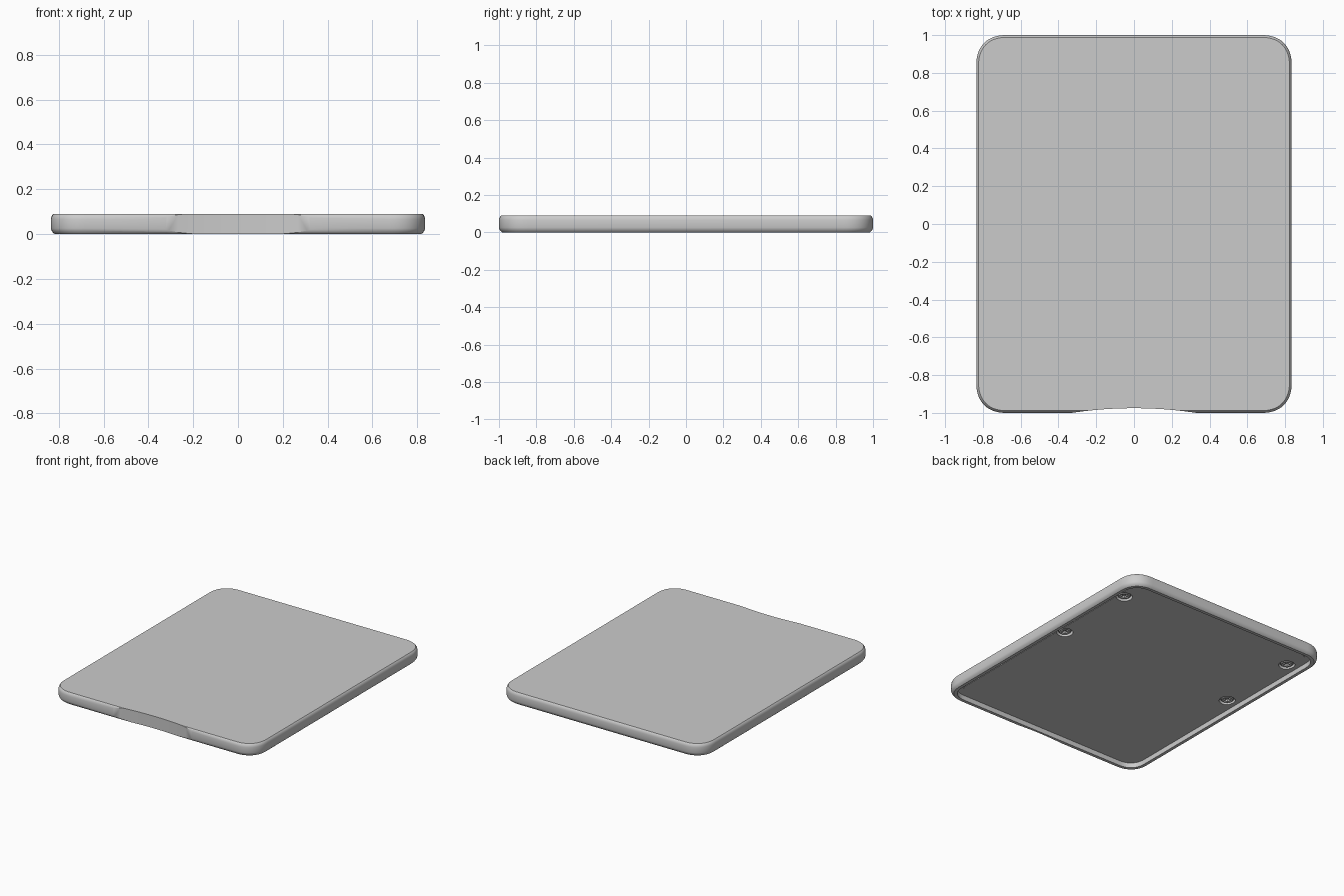
import bpy, bmesh, math
from mathutils import Vector

cube = bpy.data.objects.get("Cube")
if cube:
    bpy.data.objects.remove(cube, do_unlink=True)

HALF_X, HALF_Y, HEIGHT, CORNER = 0.835, 1.0, 0.09, 0.16
PANEL_Z = 0.036

grey = bpy.data.materials.new("plain grey")
grey.use_nodes = True
GREY = (0.6, 0.6, 0.6, 1)
grey.diffuse_color = GREY
grey.node_tree.nodes["Principled BSDF"].inputs["Base Color"].default_value = GREY


def make_object(name, bm):
    bmesh.ops.recalc_face_normals(bm, faces=bm.faces)
    mesh = bpy.data.meshes.new(name)
    bm.to_mesh(mesh)
    bm.free()
    mesh.materials.append(grey)
    obj = bpy.data.objects.new(name, mesh)
    bpy.context.collection.objects.link(obj)
    return obj


def rounded_outline(inset, steps=14):
    """Rectangle with softly eased corners, shrunk evenly by the inset."""
    r = CORNER - inset
    cx, cy = HALF_X - CORNER, HALF_Y - CORNER
    power = 2 / 2.3
    points = []
    for quarter, (sx, sy) in enumerate([(1, 1), (-1, 1), (-1, -1), (1, -1)]):
        for i in range(steps + 1):
            a = math.pi / 2 * i / steps
            if quarter % 2:
                a = math.pi / 2 - a
            x = max(math.cos(a), 0) ** power
            y = max(math.sin(a), 0) ** power
            points.append((sx * (cx + r * x), sy * (cy + r * y)))
    return points


def circle_outline(radius, steps=32):
    turn = 2 * math.pi / steps
    return [(radius * math.cos(i * turn), radius * math.sin(i * turn)) for i in range(steps)]


def loft(name, rings, outline):
    """Skin a stack of (size, z) outlines and cap both ends."""
    bm = bmesh.new()
    loops = [[bm.verts.new((x, y, z)) for x, y in outline(size)] for size, z in rings]
    for a, b in zip(loops, loops[1:]):
        for i in range(len(a)):
            j = (i + 1) % len(a)
            bm.faces.new((a[i], a[j], b[j], b[i]))
    bm.faces.new(loops[0])
    bm.faces.new(loops[-1])
    return make_object(name, bm)


def activate(obj):
    bpy.ops.object.select_all(action="DESELECT")
    obj.select_set(True)
    bpy.context.view_layer.objects.active = obj


def cut(obj, cutter):
    mod = obj.modifiers.new("cut", "BOOLEAN")
    mod.operation, mod.solver, mod.object = "DIFFERENCE", "EXACT", cutter
    activate(obj)
    bpy.ops.object.modifier_apply(modifier=mod.name)
    bpy.data.objects.remove(cutter, do_unlink=True)


def box(name, size, location):
    bm = bmesh.new()
    bmesh.ops.create_cube(bm, size=1)
    bmesh.ops.scale(bm, vec=size, verts=bm.verts)
    bmesh.ops.translate(bm, vec=location, verts=bm.verts)
    return make_object(name, bm)


# Slab: eased top edge, side, eased bottom edge, rim, then recess with inner panel
rings = [(0.012, HEIGHT), (0.006, 0.084), (0.002, 0.076), (0, 0.066),
         (0, 0.026), (0.003, 0.016), (0.009, 0.007), (0.017, 0),
         (0.04, 0), (0.04, PANEL_Z), (0.08, PANEL_Z), (0.08, PANEL_Z - 0.004)]
slab = loft("slab", rings, rounded_outline)

# Shallow finger scoop in the front edge
scoop_depth, scoop_half = 0.025, 0.33
radius = (scoop_half ** 2 + scoop_depth ** 2) / (2 * scoop_depth)
cutter = loft("scoop_cutter", [(radius, -0.1), (radius, 0.2)],
              lambda r: circle_outline(r, 256))
cutter.location.y = -HALF_Y + scoop_depth - radius
cut(slab, cutter)

# Four cross-slotted screws in round pockets under the slab
screws = []
for side, sx in (("left", 1), ("right", -1)):
    for place, y in (("back", 0.745), ("middle", 0.125)):
        spot = Vector((sx * 0.71, y, 0))
        pocket = loft("pocket_cutter", [(0.055, 0), (0.055, 0.058)], circle_outline)
        pocket.location = spot
        cut(slab, pocket)
        screw = loft(f"{side}_{place}_screw",
                     [(0.036, 0.036), (0.042, 0.041), (0.042, 0.059)], circle_outline)
        for size in ((0.06, 0.016, 0.03), (0.016, 0.06, 0.03)):
            cut(screw, box("slot_cutter", size, (0, 0, 0.037)))
        screw.location = spot
        screws.append(screw)

for obj in [slab] + screws:
    activate(obj)
    bpy.ops.object.shade_smooth_by_angle(angle=math.radians(30))
